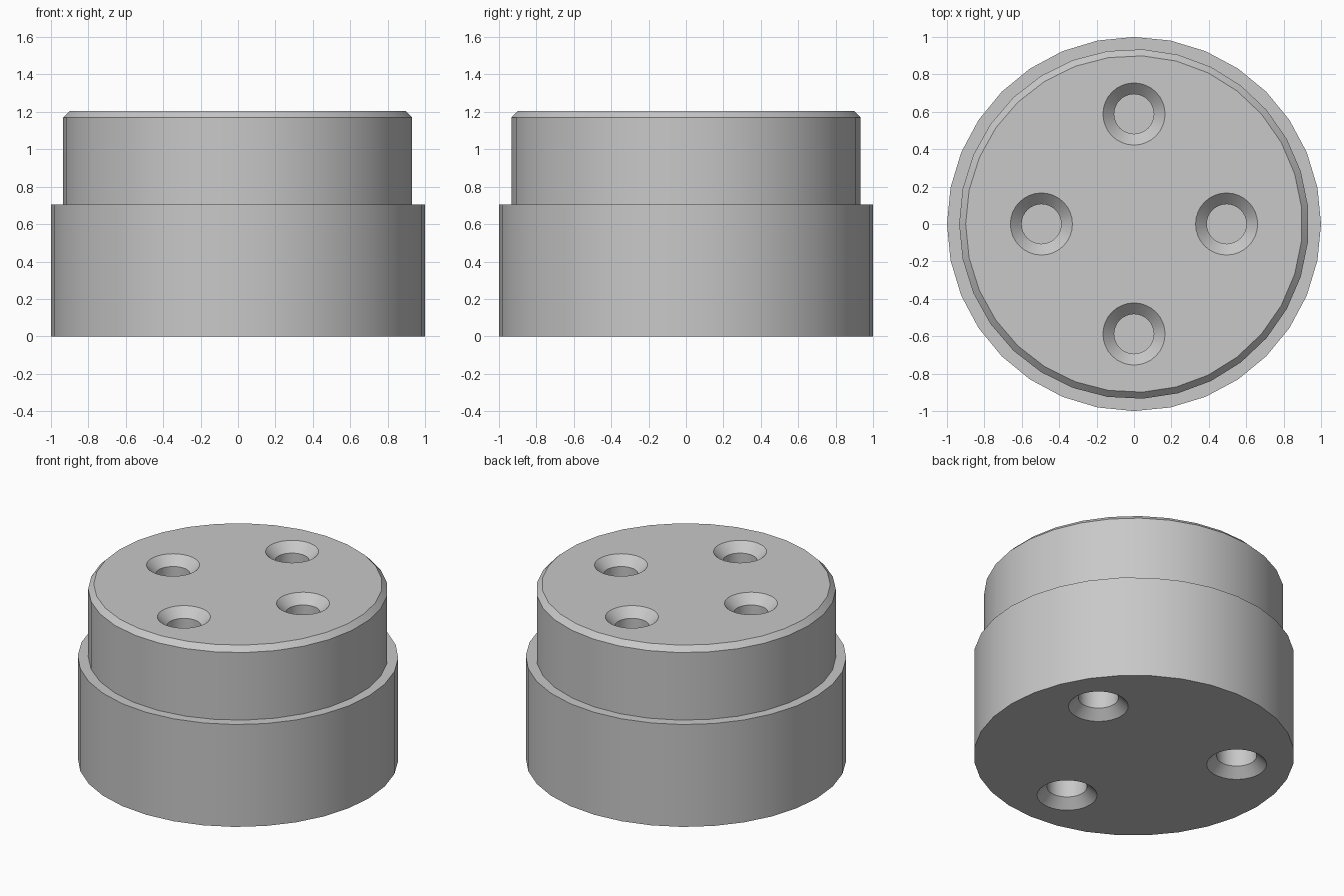
import bpy, bmesh, math

cube = bpy.data.objects.get("Cube")
if cube:
    bpy.data.objects.remove(cube, do_unlink=True)

GREY = (0.58, 0.58, 0.58, 1)
metal = bpy.data.materials.new("plain grey")
metal.use_nodes = True
metal.diffuse_color = GREY
metal.node_tree.nodes["Principled BSDF"].inputs["Base Color"].default_value = GREY


def turned(name, profile, sides, start=0.0, centre=(0, 0)):
    """Closed solid of revolution from (radius, z) points listed bottom to top."""
    bm = bmesh.new()
    rings = []
    for r, z in profile:
        angles = [start + math.tau * i / sides for i in range(sides)]
        rings.append([bm.verts.new((centre[0] + r * math.cos(a),
                                    centre[1] + r * math.sin(a), z)) for a in angles])
    for low, high in zip(rings, rings[1:]):
        for i in range(sides):
            j = (i + 1) % sides
            bm.faces.new((low[i], low[j], high[j], high[i]))
    bm.faces.new(rings[0][::-1])
    bm.faces.new(rings[-1])
    mesh = bpy.data.meshes.new(name)
    bm.to_mesh(mesh)
    bm.free()
    obj = bpy.data.objects.new(name, mesh)
    bpy.context.collection.objects.link(obj)
    mesh.materials.append(metal)
    return obj


def drill(part, centre, profile):
    """Cut one countersunk blind hole into a part."""
    cutter = turned("hole_cutter", profile, 32, 0.0, centre)
    cutter.hide_render = True
    mod = part.modifiers.new("hole", 'BOOLEAN')
    mod.operation = 'DIFFERENCE'
    mod.solver = 'EXACT'
    mod.object = cutter
    bpy.context.view_layer.objects.active = part
    bpy.ops.object.modifier_apply(modifier=mod.name)
    bpy.data.objects.remove(cutter, do_unlink=True)


STEP, TOP = 0.705, 1.205

# Wide lower body and narrower chamfered upper body
base = turned("lower_body", [(1, 0), (1, STEP)], 32)
upper = turned("upper_body", [(0.935, STEP), (0.935, TOP - 0.035), (0.9, TOP)], 31, math.pi)

# Four countersunk holes in the top
top_hole = [(0.106, TOP - 0.4), (0.106, TOP - 0.06), (0.166, TOP), (0.166, TOP + 0.1)]
for spot in [(0.495, 0), (-0.495, 0), (0, 0.588), (0, -0.588)]:
    drill(upper, spot, top_hole)

# Three countersunk holes in the underside
bottom_hole = [(0.187, -0.1), (0.187, 0), (0.125, 0.06), (0.125, 0.4)]
for k in range(3):
    a = math.radians(-90 + 120 * k)
    drill(base, (0.65 * math.cos(a), 0.65 * math.sin(a)), bottom_hole)

# Smooth round walls with sharp rims
for part in (base, upper):
    bpy.ops.object.select_all(action='DESELECT')
    part.select_set(True)
    bpy.context.view_layer.objects.active = part
    bpy.ops.object.shade_smooth_by_angle(angle=math.radians(30))
